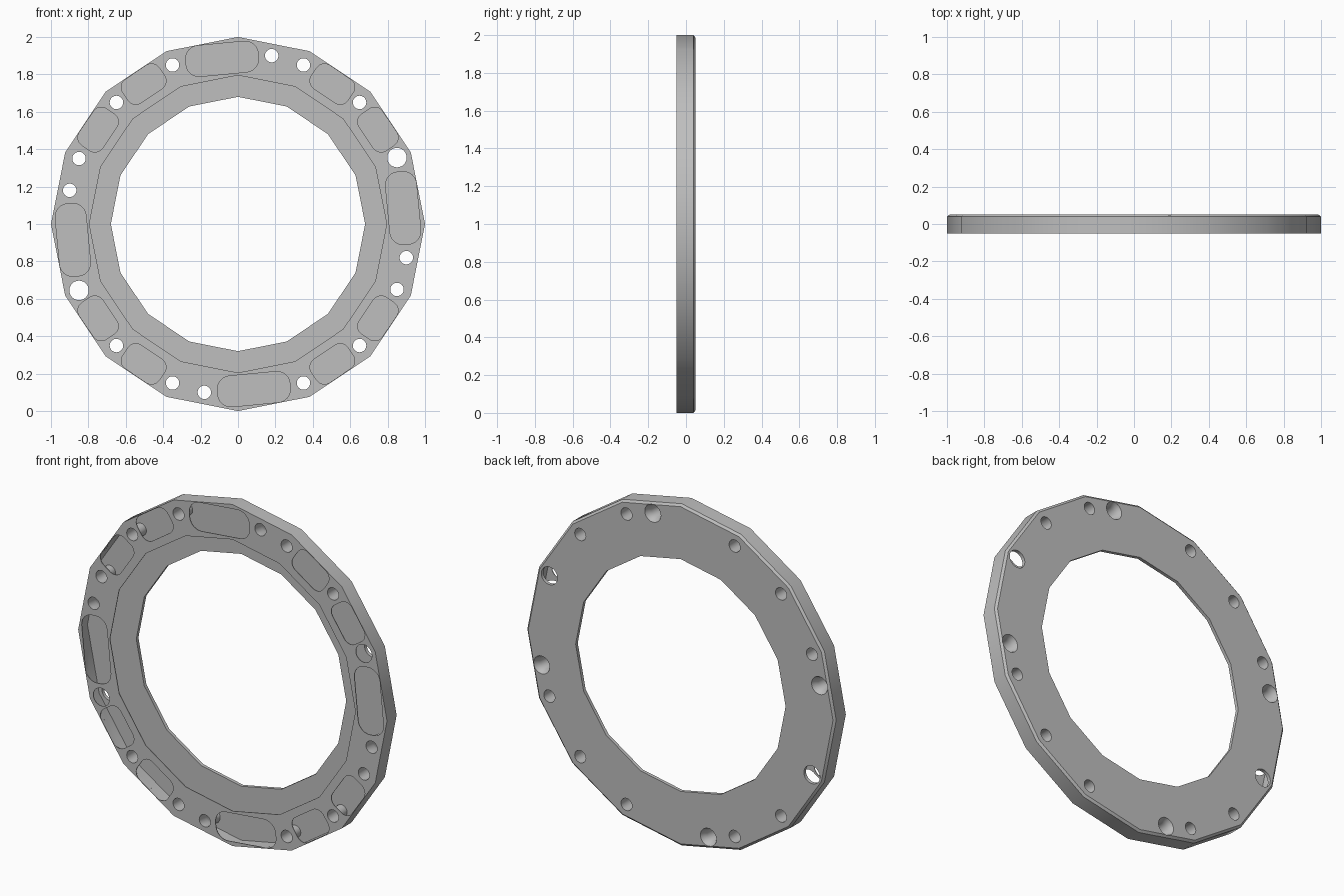
import bpy, bmesh, math
from mathutils import Matrix, Vector

cube = bpy.data.objects.get("Cube")
if cube:
    bpy.data.objects.remove(cube, do_unlink=True)

CENTRE = Vector((0, 0, 1))
FRONT, BACK, FLOOR, SKIN = -0.05, 0.05, 0.03, 0.004

grey = bpy.data.materials.new("satin grey")
grey.use_nodes = True
grey.diffuse_color = (0.52, 0.52, 0.52, 1)
grey.node_tree.nodes["Principled BSDF"].inputs["Base Color"].default_value = (0.52, 0.52, 0.52, 1)


def lathe(bm, profile, sides, at=(0, 0), closed=False, caps=False):
    """Sweep (radius, y) points round an axis parallel to y."""
    rings = []
    for r, y in profile:
        angles = [2 * math.pi * i / sides for i in range(sides)]
        rings.append([bm.verts.new(CENTRE + Vector((at[0] + r * math.cos(a), y, at[1] + r * math.sin(a))))
                      for a in angles])
    pairs = list(zip(rings, rings[1:]))
    if closed:
        pairs.append((rings[-1], rings[0]))
    for a, b in pairs:
        for i in range(sides):
            j = (i + 1) % sides
            bm.faces.new((a[i], a[j], b[j], b[i]))
    if caps:
        bm.faces.new(rings[0])
        bm.faces.new(rings[-1])


def pocket(bm, angle, radius, length, width, corner):
    """Rounded slot lying along the ring, cutting the front skin only."""
    points = []
    for k, (sx, sz) in enumerate(((1, 1), (-1, 1), (-1, -1), (1, -1))):
        for step in range(7):
            a = math.radians(90 * k + 15 * step)
            points.append((sx * (length / 2 - corner) + corner * math.cos(a),
                           sz * (width / 2 - corner) + corner * math.sin(a)))
    turn = Matrix.Rotation(-math.radians(angle - 90), 4, 'Y')
    ends = [[bm.verts.new(CENTRE + turn @ Vector((u, y, radius + v))) for u, v in points]
            for y in (FRONT - 0.02, FRONT + 0.02)]
    n = len(points)
    for i in range(n):
        j = (i + 1) % n
        bm.faces.new((ends[0][i], ends[0][j], ends[1][j], ends[1][i]))
    for end in ends:
        bm.faces.new(end)


def make(name, bm, smooth=True):
    bmesh.ops.recalc_face_normals(bm, faces=bm.faces)
    mesh = bpy.data.meshes.new(name)
    bm.to_mesh(mesh)
    bm.free()
    ob = bpy.data.objects.new(name, mesh)
    bpy.context.collection.objects.link(ob)
    mesh.materials.append(grey)
    if smooth:
        smooth_object(ob)
    return ob


def smooth_object(ob):
    bpy.ops.object.select_all(action='DESELECT')
    ob.select_set(True)
    bpy.context.view_layer.objects.active = ob
    bpy.ops.object.shade_smooth_by_angle(angle=math.radians(30))


# Hole layout
small = [(sx * x, sz * z) for x, z in ((0.35, 0.85), (0.65, 0.65)) for sx in (1, -1) for sz in (1, -1)]
small += [(-0.85, 0.35), (0.85, -0.35)]
large = [(0.85, 0.355), (-0.85, -0.355)]
sunk = [(0.18, 0.9), (-0.9, 0.18), (-0.18, -0.9), (0.9, -0.18)]
SMALL_R, LARGE_R, SUNK_R = 0.036, 0.052, 0.052

# Hollow ring body: back plate, chamfered rim and thin front skin
bm = bmesh.new()
lathe(bm, [(0.68, FLOOR), (0.68, BACK), (0.987, BACK), (1, BACK - 0.011), (1, FRONT),
           (0.795, FRONT), (0.795, FRONT + SKIN), (1 - SKIN, FRONT + SKIN), (1 - SKIN, FLOOR)],
      16, closed=True)
ring = make("ring_body", bm, smooth=False)

# Cutter for holes and pockets
bm = bmesh.new()
for at in small:
    lathe(bm, [(SMALL_R, FRONT - 0.02), (SMALL_R, BACK + 0.02)], 24, at, caps=True)
for at in large:
    lathe(bm, [(LARGE_R, FRONT - 0.02), (LARGE_R, BACK + 0.02)], 32, at, caps=True)
for at in sunk:
    lathe(bm, [(SMALL_R, FRONT - 0.02), (SMALL_R, 0.01), (SUNK_R, BACK), (SUNK_R, BACK + 0.02)],
          24, at, caps=True)
for quarter in range(4):
    pocket(bm, 90 * quarter + 5.5, 0.887, 0.39, 0.165, 0.07)
    for a in (34, 56):
        pocket(bm, 90 * quarter + a, 0.902, 0.235, 0.15, 0.05)
cutter = make("hole_cutter", bm, smooth=False)
cutter.hide_render = True
cutter.hide_viewport = True

cut = ring.modifiers.new("holes", 'BOOLEAN')
cut.operation = 'DIFFERENCE'
cut.solver = 'EXACT'
cut.object = cutter
bpy.context.view_layer.update()
result = bpy.data.meshes.new_from_object(ring.evaluated_get(bpy.context.evaluated_depsgraph_get()))
ring.modifiers.clear()
ring.data = result
bpy.data.objects.remove(cutter, do_unlink=True)
smooth_object(ring)

# Tubes joining the front skin to the back plate
bm = bmesh.new()
for at in small:
    lathe(bm, [(SMALL_R, FRONT + SKIN), (SMALL_R, FLOOR)], 24, at)
for at in sunk:
    waist = SMALL_R + (SUNK_R - SMALL_R) * (FLOOR - 0.01) / (BACK - 0.01)
    lathe(bm, [(SMALL_R, FRONT + SKIN), (SMALL_R, 0.01), (waist, FLOOR)], 24, at)
make("hole_tubes", bm)
